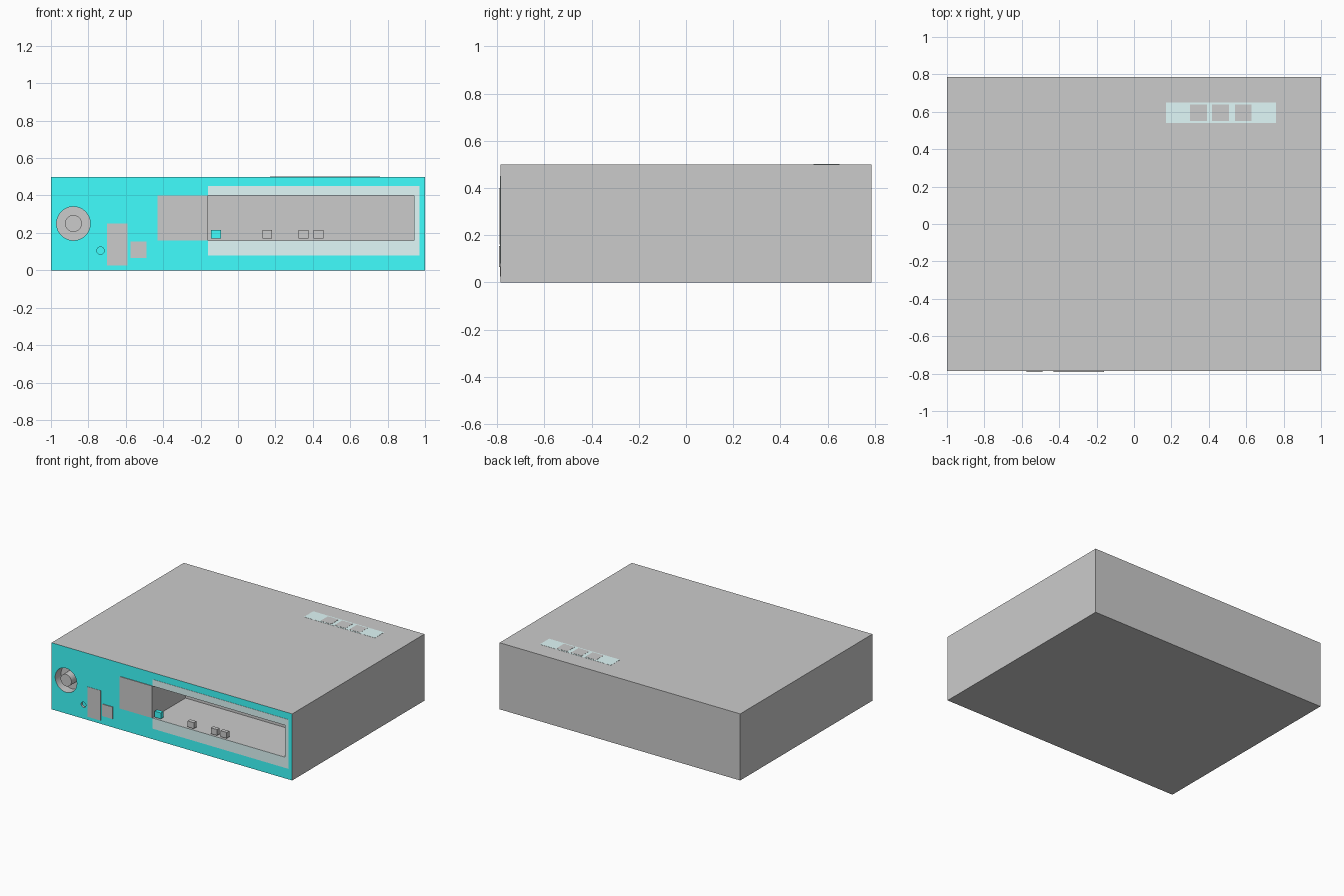
import bpy
import bmesh
import math
from mathutils import Matrix, Vector

if "Cube" in bpy.data.objects:
    bpy.data.objects.remove(bpy.data.objects["Cube"])

FRONT = -0.785
TOP = 0.5


def material(name, rgb):
    m = bpy.data.materials.new(name)
    m.diffuse_color = (*rgb, 1)
    m.use_nodes = True
    m.node_tree.nodes["Principled BSDF"].inputs["Base Color"].default_value = m.diffuse_color
    return m


cyan = material("cyan", (0.05, 1.0, 1.0))
pale = material("pale_cyan", (0.75, 0.95, 0.95))
light = material("light_grey", (0.92, 0.95, 0.95))


def finish(bm, name, mat):
    me = bpy.data.meshes.new(name)
    bm.to_mesh(me)
    bm.free()
    ob = bpy.data.objects.new(name, me)
    bpy.context.collection.objects.link(ob)
    if mat:
        me.materials.append(mat)
    return ob


def box(name, x, y, z, mat=None):
    lo, hi = (Vector(v) for v in zip(x, y, z))
    bm = bmesh.new()
    bmesh.ops.create_cube(bm, size=1, matrix=Matrix.Translation((lo + hi) / 2)
                          @ Matrix.Diagonal((*(hi - lo), 1)))
    return finish(bm, name, mat)


def barrel(name, x, z, y, radius, mat=None):
    bm = bmesh.new()
    bmesh.ops.create_cone(bm, cap_ends=True, segments=48, radius1=radius, radius2=radius,
                          depth=y[1] - y[0], matrix=Matrix.Translation((x, sum(y) / 2, z))
                          @ Matrix.Rotation(math.pi / 2, 4, 'X'))
    for f in bm.faces:
        f.smooth = len(f.verts) == 4
    return finish(bm, name, mat)


def plate(name, x, z, out=0.002, mat=None):
    """Thin plate on the front face."""
    return box(name, x, (FRONT - out, FRONT + 0.002), z, mat)


def cut(target, cutter):
    mod = target.modifiers.new(cutter.name, 'BOOLEAN')
    mod.operation = 'DIFFERENCE'
    mod.solver = 'EXACT'
    mod.object = cutter
    cutter.hide_render = True
    cutter.hide_set(True)


# casing with a coloured front face
body = box("casing", (-1, 1), (FRONT, -FRONT), (0, TOP))
body.data.materials.append(None)
body.data.materials.append(cyan)
for f in body.data.polygons:
    if f.normal.y < -0.5:
        f.material_index = 1

# open bay, lens well and small socket
cut(body, box("bay_cutter", (-0.16, 0.94), (FRONT - 0.1, FRONT + 0.39), (0.16, 0.40)))
cut(body, barrel("lens_well_cutter", -0.88, 0.25, (FRONT - 0.1, FRONT + 0.07), 0.09))
cut(body, barrel("socket_cutter", -0.735, 0.105, (FRONT - 0.1, FRONT + 0.02), 0.02))
barrel("socket_base", -0.735, 0.105, (FRONT + 0.015, FRONT + 0.03), 0.02, cyan)
barrel("inner_lens", -0.88, 0.25, (FRONT, FRONT + 0.075), 0.045)

# cover beside the bay and pale frame around it
plate("bay_cover", (-0.43, -0.16), (0.16, 0.40), 0.005)
plate("frame_top", (-0.16, 0.97), (0.40, 0.45), mat=pale)
plate("frame_bottom", (-0.16, 0.97), (0.08, 0.16), mat=pale)
plate("frame_side", (0.94, 0.97), (0.16, 0.40), mat=pale)

# little buttons at the bay sill
for x, mat in ((-0.118, cyan), (0.157, None), (0.35, None), (0.43, None)):
    box("bay_button", (x - 0.026, x + 0.026), (FRONT, FRONT + 0.03), (0.17, 0.215), mat)

# control plate and push button
plate("control_plate", (-0.70, -0.59), (0.025, 0.25), mat=light)
plate("push_button", (-0.575, -0.49), (0.065, 0.155), 0.006, light)

# top display strip with three keys
box("top_strip", (0.17, 0.76), (0.54, 0.65), (TOP - 0.002, TOP + 0.001), pale)
for x in (0.345, 0.463, 0.584):
    box("top_key", (x - 0.045, x + 0.045), (0.55, 0.64), (TOP - 0.002, TOP + 0.002))
